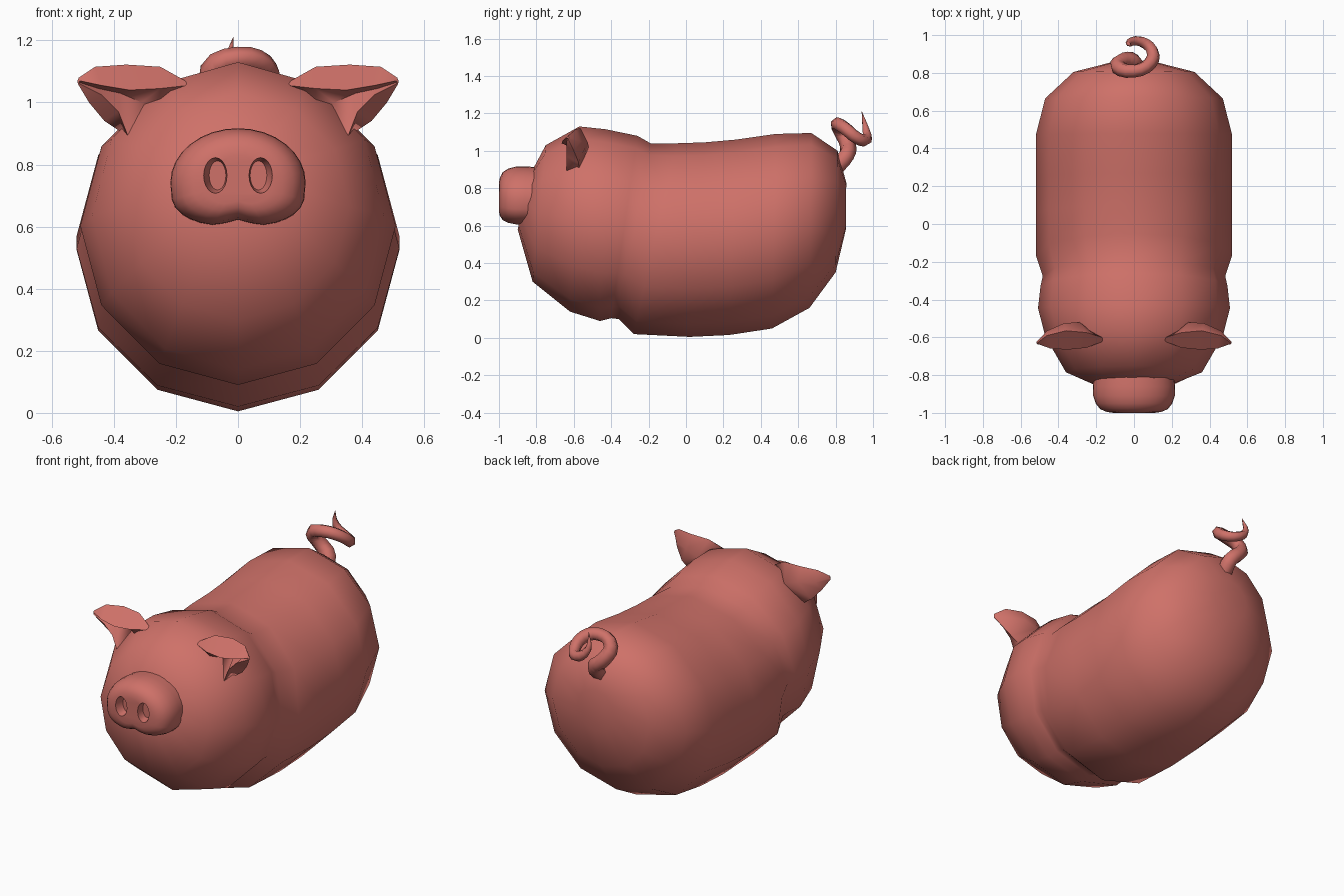
import bpy, bmesh, math
from mathutils import Vector

if "Cube" in bpy.data.objects:
    bpy.data.objects.remove(bpy.data.objects["Cube"])

pink = bpy.data.materials.new("salmon_pink")
pink.diffuse_color = (0.62, 0.165, 0.14, 1)
pink.use_nodes = True
pink.node_tree.nodes["Principled BSDF"].inputs["Base Color"].default_value = pink.diffuse_color


def finish(obj, angle=80):
    obj.data.materials.clear()
    obj.data.materials.append(pink)
    bpy.ops.object.select_all(action='DESELECT')
    obj.select_set(True)
    bpy.context.view_layer.objects.active = obj
    bpy.ops.object.shade_smooth_by_angle(angle=math.radians(angle))


def loft(name, rings, cap=True):
    """Skin a series of closed rings with equal point counts."""
    bm = bmesh.new()
    loops = [[bm.verts.new(p) for p in r] for r in rings]
    n = len(loops[0])
    for a, b in zip(loops, loops[1:]):
        for i in range(n):
            bm.faces.new((a[i], a[(i + 1) % n], b[(i + 1) % n], b[i]))
    if cap:
        bm.faces.new(loops[0])
        bm.faces.new(loops[-1])
    bmesh.ops.recalc_face_normals(bm, faces=bm.faces)
    me = bpy.data.meshes.new(name)
    bm.to_mesh(me)
    bm.free()
    obj = bpy.data.objects.new(name, me)
    bpy.context.collection.objects.link(obj)
    return obj


# Body and head: tilted 12-sided rings (top y, top z, bottom y, bottom z, half width)
sections = [
    (-0.83, 0.88, -0.90, 0.58, 0.16), (-0.75, 1.03, -0.82, 0.30, 0.36),
    (-0.57, 1.13, -0.62, 0.14, 0.47), (-0.43, 1.115, -0.46, 0.09, 0.508),
    (-0.26, 1.08, -0.40, 0.105, 0.495), (-0.19, 1.04, -0.36, 0.10, 0.483),
    (-0.05, 1.04, -0.28, 0.02, 0.52), (0.10, 1.045, 0.02, 0.005, 0.52),
    (0.27, 1.06, 0.23, 0.015, 0.52), (0.48, 1.09, 0.46, 0.05, 0.52),
    (0.67, 1.095, 0.66, 0.16, 0.47), (0.81, 1.00, 0.80, 0.35, 0.32),
    (0.857, 0.83, 0.855, 0.58, 0.12)]
rings = []
for yt, zt, yb, zb, w in sections:
    ring = []
    for i in range(12):
        a = math.tau * i / 12
        c = (1 + math.cos(a)) / 2
        ring.append((w * math.sin(a), yb + (yt - yb) * c, zb + (zt - zb) * c))
    rings.append(ring)
finish(loft("body_and_head", rings))

# Snout: bean outline with a notch below, rounded over at the front
rings = []
for y, s in ((-0.80, 0.97), (-0.86, 1.0), (-0.91, 0.99), (-0.95, 0.93),
             (-0.98, 0.82), (-0.995, 0.66), (-1.0, 0.5)):
    ring = []
    for i in range(32):
        a = math.tau * i / 32
        x, z = 0.218 * math.sin(a), math.cos(a)
        if z > 0:
            z *= 0.175
        else:
            z = -0.145 * abs(z) ** 0.6 + 0.025 * math.exp(-(x / 0.05) ** 2)
        tilt = -0.3 * min(0, z) * (-1 if y > -0.96 else 0)
        ring.append((x * s, y + tilt * -0.0 + min(0, z) * 0.1 * (y > -0.9), 0.742 + z * s))
    rings.append(ring)
snout = loft("snout", rings)


# Nostrils: tapered oval recesses cut into the snout
def nostril_ring(side, y, cx, rx, rz):
    return [(side * (cx + rx * math.cos(math.tau * i / 20)), y,
             0.765 + rz * math.sin(math.tau * i / 20)) for i in range(20)]


for side in (-1, 1):
    cutter = loft("nostril_cutter", [
        nostril_ring(side, -1.03, 0.073, 0.041, 0.062),
        nostril_ring(side, -0.995, 0.073, 0.037, 0.057),
        nostril_ring(side, -0.955, 0.066, 0.027, 0.047)])
    cutter.hide_render = True
    bpy.context.view_layer.objects.active = snout
    mod = snout.modifiers.new("nostril", 'BOOLEAN')
    mod.operation = 'DIFFERENCE'
    mod.solver = 'EXACT'
    mod.object = cutter
    bpy.ops.object.modifier_apply(modifier=mod.name)
    bpy.data.objects.remove(cutter)
finish(snout, 50)

# Ears: cupped leaves skinned from six rails running base to tip
rails = [
    [(.16, -.62, 1.055), (.25, -.655, 1.045), (.35, -.665, 1.04), (.44, -.66, 1.055), (.51, -.635, 1.07)],
    [(.17, -.60, 1.07), (.25, -.575, 1.115), (.36, -.565, 1.122), (.46, -.59, 1.115), (.513, -.63, 1.08)],
    [(.24, -.55, .97), (.29, -.52, 1.02), (.37, -.525, 1.045), (.46, -.565, 1.05), (.517, -.625, 1.07)],
    [(.32, -.59, .88), (.37, -.57, .90), (.43, -.575, .94), (.48, -.60, 1.0), (.516, -.63, 1.06)],
    [(.32, -.63, .88), (.355, -.64, .893), (.385, -.64, .97), (.44, -.64, 1.025), (.51, -.637, 1.06)],
    [(.25, -.58, .96), (.31, -.575, 1.0), (.38, -.58, 1.03), (.45, -.60, 1.045), (.512, -.634, 1.065)]]
for side, name in ((1, "ear_right"), (-1, "ear_left")):
    finish(loft(name, [[(side * p[0], p[1], p[2]) for p in ring] for ring in zip(*rails)]), 75)

# Curly tail: tapered tube along a rising corkscrew
path = [(0.0, 0.80, 0.91), (0.0, 0.855, 0.97), (-0.06, 0.865, 1.03), (-0.085, 0.83, 1.10),
        (0.0, 0.81, 1.142), (0.085, 0.85, 1.12), (0.095, 0.92, 1.065),
        (0.04, 0.965, 1.06), (-0.025, 0.96, 1.12), (-0.015, 0.94, 1.21)]
radii = [0.05, 0.047, 0.043, 0.04, 0.038, 0.036, 0.034, 0.03, 0.02, 0.001]
cu = bpy.data.curves.new("curly_tail", 'CURVE')
cu.dimensions = '3D'
cu.bevel_depth = 1.0
cu.bevel_resolution = 1
cu.resolution_u = 3
cu.use_fill_caps = True
sp = cu.splines.new('BEZIER')
sp.bezier_points.add(len(path) - 1)
for bp, p, r in zip(sp.bezier_points, path, radii):
    bp.co, bp.radius = p, r
    bp.handle_left_type = bp.handle_right_type = 'AUTO'
tail = bpy.data.objects.new("curly_tail", cu)
bpy.context.collection.objects.link(tail)
bpy.ops.object.select_all(action='DESELECT')
tail.select_set(True)
bpy.context.view_layer.objects.active = tail
bpy.ops.object.convert(target='MESH')
finish(bpy.context.view_layer.objects.active)
